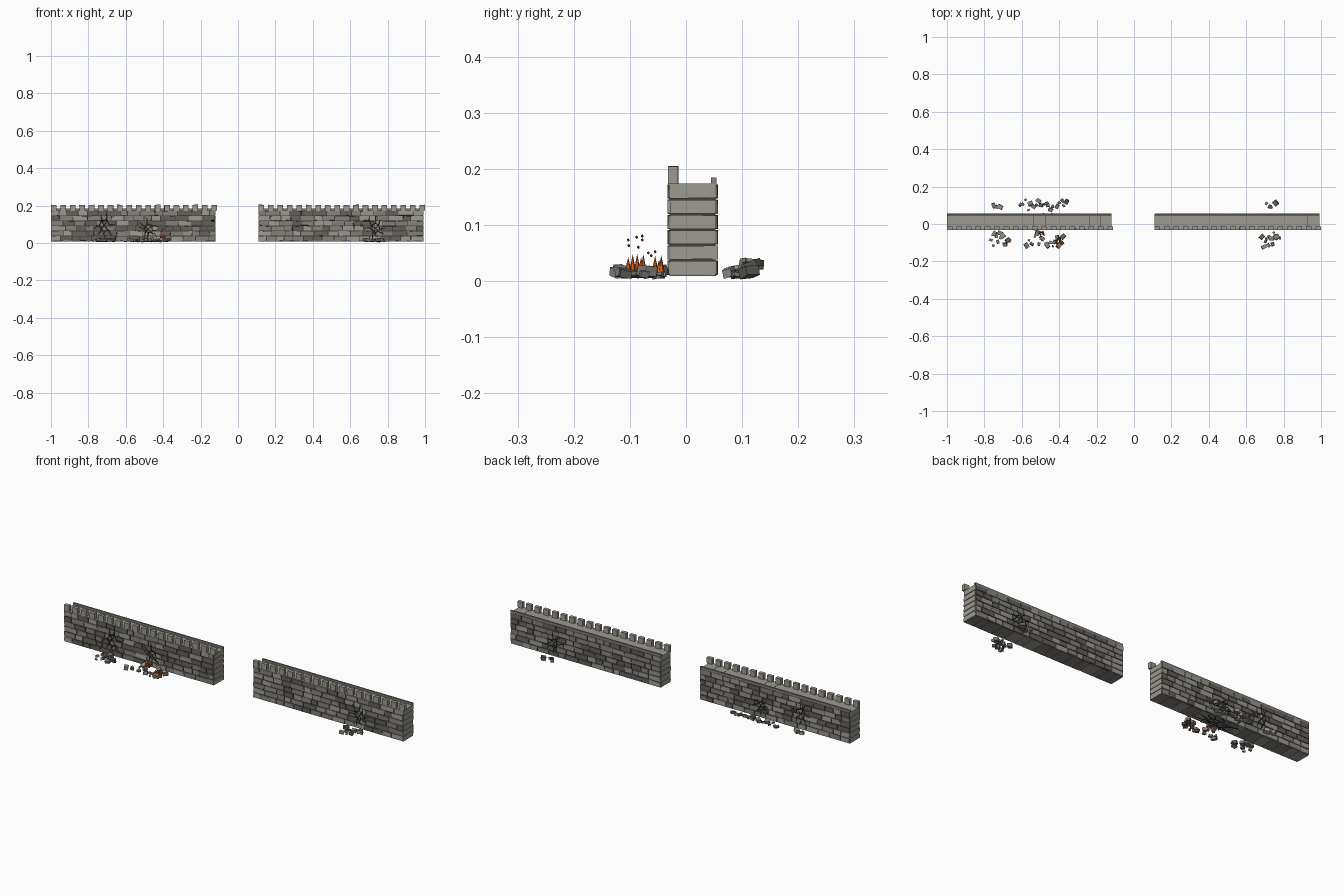
import bpy, bmesh, math, random
from mathutils import Matrix, Vector, Euler

random.seed(7)
cube = bpy.data.objects.get("Cube")
if cube:
    bpy.data.objects.remove(cube)

# Flat colours
COLOURS = {
    "light_stone": (0.335, 0.322, 0.282), "mid_stone": (0.23, 0.22, 0.198),
    "dark_stone": (0.13, 0.12, 0.105), "mortar": (0.055, 0.05, 0.045),
    "soot": (0.012, 0.012, 0.011), "flame_orange": (0.72, 0.115, 0.009),
    "ember_red": (0.3, 0.02, 0.01),
}
MATS = []
for label, rgb in COLOURS.items():
    m = bpy.data.materials.new(label)
    m.use_nodes = True
    m.diffuse_color = (*rgb, 1)
    bsdf = m.node_tree.nodes["Principled BSDF"]
    bsdf.inputs["Base Color"].default_value = (*rgb, 1)
    bsdf.inputs["Roughness"].default_value = 0.9
    MATS.append(m)
LIGHT, MID, DARK, MORTAR, SOOT, FLAME, EMBER = range(len(MATS))


def finish(name, bm):
    mesh = bpy.data.meshes.new(name)
    bm.to_mesh(mesh)
    bm.free()
    for m in MATS:
        mesh.materials.append(m)
    ob = bpy.data.objects.new(name, mesh)
    bpy.context.collection.objects.link(ob)


def block(bm, loc, size, mat, rot=(0, 0, 0), jitter=0.0):
    mtx = Matrix.LocRotScale(Vector(loc), Euler(rot), Vector(size))
    verts = bmesh.ops.create_cube(bm, size=1, matrix=mtx)["verts"]
    for v in verts:
        v.co += Vector([random.uniform(-jitter, jitter) for _ in range(3)])
        for f in v.link_faces:
            f.material_index = mat


def span(bm, lo, hi, mat, jitter=0.0):
    lo, hi = Vector(lo), Vector(hi)
    block(bm, (lo + hi) / 2, hi - lo, mat, jitter=jitter)


FRONT, BACK, BASE, DECK, ROWS = -0.031, 0.055, 0.01, 0.173, 6
ROW_H = (DECK - BASE) / ROWS


def lengths(x0, x1):
    # Random stone lengths that fill the run exactly
    x = x0
    while x < x1 - 0.001:
        nxt = x + random.uniform(0.035, 0.08)
        if x1 - nxt < 0.03:
            nxt = x1
        yield x, nxt
        x = nxt


def brick_face(name, x0, x1, y0, y1):
    bm = bmesh.new()
    gap = 0.0022
    for row in range(ROWS):
        z = BASE + row * ROW_H
        for a, b in lengths(x0, x1):
            shade = random.choices([LIGHT, MID, DARK], [3, 4, 3])[0]
            span(bm, (a + gap, y0, z + gap), (b - gap, y1, z + ROW_H - gap),
                 shade, jitter=0.0014)
    finish(name, bm)


def build_wall(side, x0, x1, seams):
    # Mortar core with a slab for each course showing at the ends
    bm = bmesh.new()
    span(bm, (x0 + 0.004, FRONT + 0.002, BASE), (x1 - 0.004, BACK - 0.002, DECK - 0.001), MORTAR)
    finish(side + "_mortar_core", bm)
    bm = bmesh.new()
    for row in range(ROWS):
        z = BASE + row * ROW_H
        span(bm, (x0, FRONT + 0.003, z + 0.0015),
             (x1, BACK - 0.003, z + ROW_H - 0.0015), LIGHT, jitter=0.0005)
    finish(side + "_courses", bm)
    brick_face(side + "_front_bricks", x0, x1, FRONT - 0.001, FRONT + 0.01)
    brick_face(side + "_back_bricks", x0, x1, BACK - 0.01, BACK + 0.001)

    # Footing stones laid across the underside
    bm = bmesh.new()
    for a, b in lengths(x0, x1):
        span(bm, (a + 0.001, FRONT + 0.002, BASE - 0.001), (b - 0.001, BACK - 0.002, BASE + 0.004),
             random.choice((LIGHT, MID, MID)), jitter=0.0005)
    finish(side + "_footing_stones", bm)

    # Walkway with narrow dark seams
    bm = bmesh.new()
    span(bm, (x0, FRONT, DECK - 0.002), (x1, BACK - 0.001, DECK + 0.0005), LIGHT)
    for s in seams:
        span(bm, (s - 0.0015, FRONT, DECK), (s + 0.0015, BACK - 0.002, DECK + 0.001), MORTAR)
    finish(side + "_walkway", bm)

    # Low back kerb and front merlons
    bm = bmesh.new()
    span(bm, (x0, BACK - 0.01, DECK), (x1, BACK - 0.001, 0.184), MID)
    finish(side + "_back_kerb", bm)
    bm = bmesh.new()
    count, width = 18, 0.03
    for i in range(count):
        x = x0 + (x1 + 0.008 - width - x0) * i / (count - 1)
        span(bm, (x, FRONT - 0.001, DECK), (x + width, -0.014, 0.204), LIGHT, jitter=0.0005)
    finish(side + "_merlons", bm)


build_wall("right", -1.0, -0.12, (-0.535, -0.475, -0.24, -0.18))
build_wall("left", 0.11, 0.992, (0.93,))


# Cracks: a broken ring with jagged branches, drawn as thin strips in a plane
def cracks(name, to_world, cx, cv, reach, squash, branches=8):
    bm = bmesh.new()

    def strip(p, q, w):
        d = q - p
        side = Vector((-d.y, d.x)).normalized() * w / 2
        end = side * 0.8
        bm.faces.new([bm.verts.new(to_world(c.x, c.y))
                      for c in (p + side, p - side, q - end, q + end)])

    centre = Vector((cx, cv))
    ring = []
    for b in range(branches):
        ang = 2 * math.pi * b / branches + random.uniform(-0.25, 0.25)
        r = reach * random.uniform(0.35, 0.55)
        p = centre + Vector((math.cos(ang), math.sin(ang) * squash)) * r
        ring.append(p)
        for step in range(3):
            a = ang + random.uniform(-0.9, 0.9)
            length = reach * random.uniform(0.18, 0.26)
            q = p + Vector((math.cos(a), math.sin(a) * squash)) * length
            strip(p, q, 0.008 - 0.0016 * step)
            p = q
        if b % 2:
            strip(ring[-1], centre, 0.006)
    for b in range(1, branches):
        strip(ring[b - 1], ring[b], 0.007)
    bmesh.ops.solidify(bm, geom=bm.faces[:], thickness=0.001)
    bmesh.ops.recalc_face_normals(bm, faces=bm.faces[:])
    for f in bm.faces:
        f.material_index = SOOT
    finish(name, bm)


for label, x, z, reach in (("outer", -0.715, 0.093, 0.055), ("middle", -0.48, 0.075, 0.048),
                           ("far", 0.735, 0.078, 0.05)):
    cracks(label + "_front_cracks", lambda u, v: (u, FRONT - 0.0035, v), x, z, reach, 1.15)
    cracks(label + "_back_cracks", lambda u, v: (u, BACK + 0.0035, v), x, z, reach, 1.15)
cracks("underside_cracks", lambda u, v: (u, v, 0.006), -0.48, 0.01, 0.125, 0.35, 10)


# Fallen stones spread evenly along a strip of ground
def rubble(name, count, xs, ys, stack=0.0):
    bm = bmesh.new()
    for i in range(count):
        s = random.uniform(0.009, 0.025)
        size = (s * 1.15, s * 0.9, s * 0.7)
        x = xs[0] + (xs[1] - xs[0]) * (i + random.random()) / count
        y = random.uniform(*ys)
        lift = stack if y > 0.105 else 0
        block(bm, (x, y, 0.008 + size[2] / 2 + lift), size,
              random.choice((LIGHT, MID, MID, DARK)),
              (random.uniform(-0.3, 0.3), random.uniform(-0.3, 0.3), random.uniform(0, 3)), 0.0015)
    finish(name, bm)


rubble("outer_front_rubble", 14, (-0.77, -0.66), (-0.125, -0.045))
rubble("outer_back_rubble", 4, (-0.755, -0.715), (0.085, 0.104))
rubble("middle_front_rubble", 17, (-0.575, -0.37), (-0.12, -0.045))
rubble("middle_back_rubble", 19, (-0.61, -0.355), (0.07, 0.13), 0.014)
rubble("far_front_rubble", 12, (0.68, 0.78), (-0.125, -0.045))
rubble("far_back_rubble", 4, (0.70, 0.76), (0.085, 0.115))

# Two small fires: each flame as y and tip height
FIRES = {-0.4: ((-0.103, 0.047), (-0.095, 0.052), (-0.087, 0.05), (-0.08, 0.046), (-0.076, 0.052)),
         -0.495: ((-0.055, 0.047), (-0.048, 0.041), (-0.044, 0.046))}
bm = bmesh.new()
for fx, flames in FIRES.items():
    for y, tip in flames:
        for sign in (-1, 1):
            height = (tip - 0.016) * random.uniform(0.8, 1)
            at = (fx + sign * random.uniform(0.003, 0.014), y, 0.016 + height / 2)
            bmesh.ops.create_cone(bm, cap_ends=True, segments=6, radius1=0.0062, radius2=0,
                                  depth=height, matrix=Matrix.Translation(at))
for f in bm.faces:
    f.material_index = FLAME
finish("flames", bm)

# Embers drifting above the fires
EMBERS = {-0.4: ((-0.103, 0.073), (-0.088, 0.078), (-0.078, 0.08), (-0.078, 0.073),
                 (-0.085, 0.06), (-0.102, 0.063)),
          -0.495: ((-0.067, 0.05), (-0.055, 0.052), (-0.062, 0.045))}
bm = bmesh.new()
for fx, sparks in EMBERS.items():
    for y, z in sparks:
        block(bm, (fx + random.uniform(-0.015, 0.015), y, z), (0.0035,) * 3, EMBER, (0.5, 0.5, 0))
finish("embers", bm)
